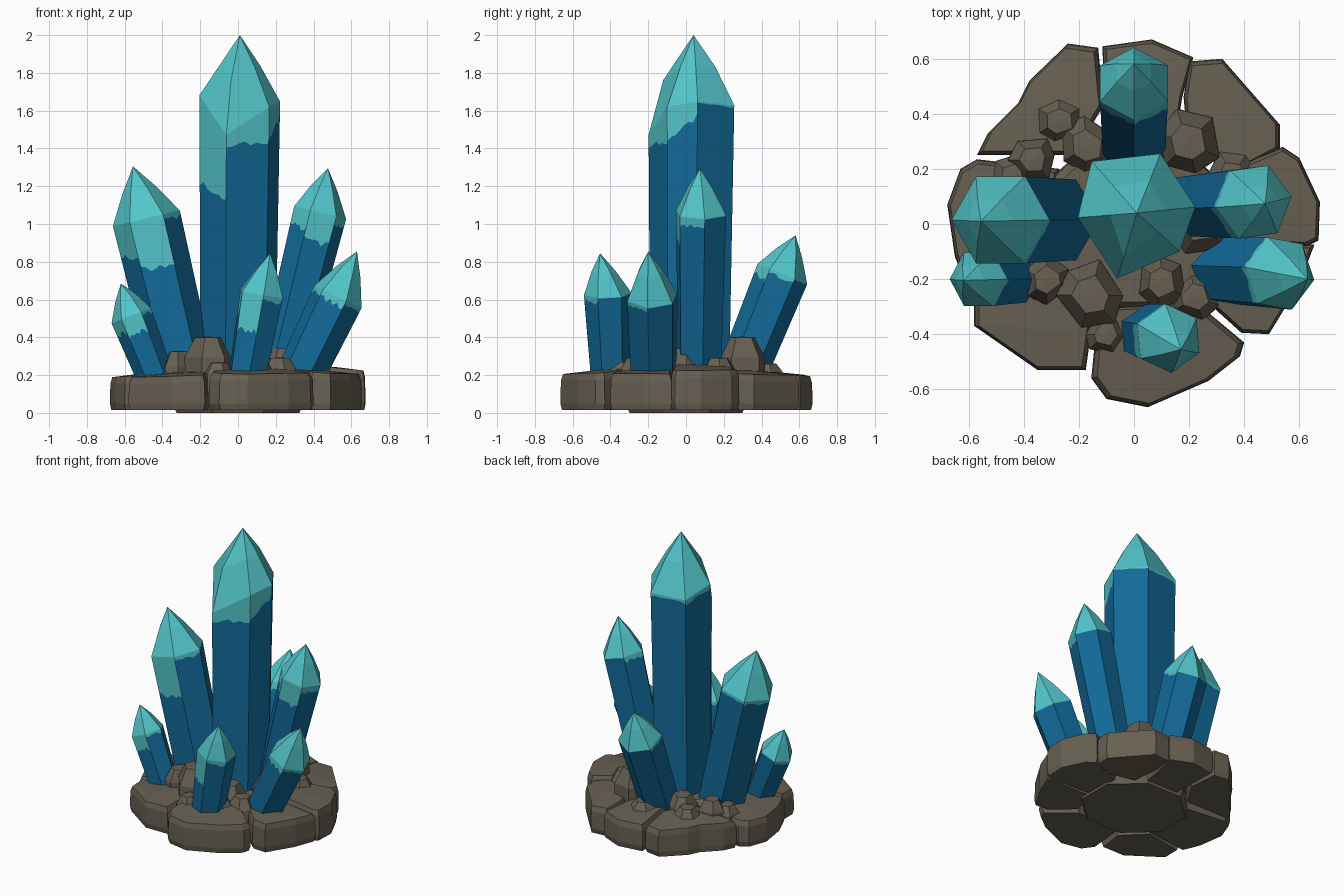
import bpy, bmesh, math, random
from mathutils import Vector

if "Cube" in bpy.data.objects:
    bpy.data.objects.remove(bpy.data.objects["Cube"])

random.seed(4)


def material(name, rgb):
    m = bpy.data.materials.new(name)
    m.diffuse_color = (*rgb, 1)
    m.use_nodes = True
    m.node_tree.nodes["Principled BSDF"].inputs["Base Color"].default_value = m.diffuse_color
    return m


TEAL = material("pale teal", (0.085, 0.56, 0.59))
BLUE = material("deep blue", (0.006, 0.145, 0.32))
ROCK = material("brown grey rock", (0.135, 0.115, 0.085))


def make_object(name, verts, faces, mats, indices=None, fix=False):
    me = bpy.data.meshes.new(name)
    me.from_pydata([tuple(v) for v in verts], [], faces)
    for m in mats:
        me.materials.append(m)
    if indices:
        me.polygons.foreach_set("material_index", indices)
    if fix:
        bm = bmesh.new()
        bm.from_mesh(me)
        bmesh.ops.recalc_face_normals(bm, faces=bm.faces)
        bm.to_mesh(me)
        bm.free()
    ob = bpy.data.objects.new(name, me)
    bpy.context.collection.objects.link(ob)
    return ob


def crystal(name, base, shoulder, apex, base_scale, radii, angles, cuts,
            lifts=None, bulges=None, cols=7):
    """Faceted shaft with a pointed tip; cuts = depth of teal below the shoulder per side."""
    base, shoulder, apex = Vector(base), Vector(shoulder), Vector(apex)
    axis = (shoulder - base).normalized()
    u = (Vector((1, 0, 0)) - axis * axis.x).normalized()
    v = axis.cross(u)
    n = len(angles)
    lifts, bulges = lifts or [0] * n, bulges or [0.008] * n
    low, top, mid = [], [], []
    for a, r, lift, bulge in zip(angles, radii, lifts, bulges):
        d = u * math.cos(math.radians(a)) + v * math.sin(math.radians(a))
        low.append(base + d * r * base_scale)
        top.append(shoulder + d * r + axis * lift)
        mid.append(top[-1].lerp(apex, 0.55) + d * bulge)
    verts, faces, idx = [], [], []

    def add(points, mat):
        faces.append(list(range(len(verts), len(verts) + len(points))))
        verts.extend(points)
        idx.append(mat)

    for i in range(n):
        j = (i + 1) % n
        d0, d1 = cuts[i] if isinstance(cuts[i], tuple) else (cuts[i], cuts[i])
        line = []
        for k in range(cols + 1):
            t = k / cols
            depth = d0 + (d1 - d0) * t
            depth = max(0.004, depth + random.uniform(-1, 1) * min(0.02, depth * 0.4))
            s, b = top[i].lerp(top[j], t), low[i].lerp(low[j], t)
            line.append(s.lerp(b, depth / (s - b).length))
        add([low[i], low[j]] + line[::-1], 1)
        add(line + [top[j], top[i]], 0)
        add([top[i], top[j], mid[j], mid[i]], 0)
        add([mid[i], mid[j], apex], 0)
    add(low[::-1], 1)
    return make_object(name, verts, faces, [TEAL, BLUE], idx)


def hexagon(rot):
    return [rot + 60 * i for i in range(6)]


# Main crystal: uneven hexagon, with a low shoulder at the front
crystal("main_crystal", (-0.01, 0.02, 0.12), (0, 0.03, 1.62), (0.01, 0.04, 2.0), 0.92,
        [0.225, 0.245, 0.25, 0.205, 0.235, 0.21], [8, 67, 128, 182, 255, 322],
        [0.01, 0.02, 0.03, (0.46, 0.36), (0.05, 0.18), (0.18, 0.08)],
        [0.03, 0.01, 0.01, 0.06, -0.15, 0.0], [0.01, 0.02, 0.015, 0.0, 0.055, 0.012])

# Surrounding crystals: name, base, shoulder, apex, base scale, radius, rotation, teal depths
SMALL = [
    ("left_crystal", (-0.27, 0.015, 0.12), (-0.485, 0.015, 1.03), (-0.556, 0.01, 1.305),
     0.92, 0.182, 0, [0, 0.02, 0.03, 0.18, 0.26, 0.03]),
    ("right_crystal", (0.2, 0.07, 0.12), (0.435, 0.08, 1.06), (0.476, 0.074, 1.295),
     0.85, 0.143, 8, [0, 0, 0.03, 0.1, 0.16, 0.04]),
    ("front_right_crystal", (0.29, -0.17, 0.12), (0.53, -0.18, 0.615), (0.63, -0.2, 0.855),
     0.9, 0.14, -10, [0, 0, 0.02, 0.03, 0.04, 0.02]),
    ("front_crystal", (0.035, -0.395, 0.12), (0.125, -0.415, 0.63), (0.17, -0.455, 0.845),
     0.82, 0.126, -25, [0, 0, 0.02, 0.12, 0.2, 0.03]),
    ("front_left_crystal", (-0.41, -0.2, 0.12), (-0.565, -0.2, 0.515), (-0.62, -0.205, 0.685),
     0.85, 0.112, 0, [0, 0, 0.02, 0.08, 0.1, 0.02]),
    ("back_crystal", (0, 0.26, 0.12), (0, 0.51, 0.735), (0, 0.58, 0.94),
     0.9, 0.142, 30, [0, 0, 0.02, 0.05, 0.06, 0.02]),
]
for name, base, shoulder, apex, scale, r, rot, cuts in SMALL:
    crystal(name, base, shoulder, apex, scale, [r] * 6, hexagon(rot), cuts)


def stone(name, poly, z0, z1, top_scale=0.9, slope=0.0, edge=0.035):
    """Chamfered stone: a top-view polygon raised through four rings and a crown point."""
    n = len(poly)
    c = Vector((sum(p[0] for p in poly) / n, sum(p[1] for p in poly) / n))
    verts, faces = [], []
    for ring, scale in enumerate((0.95, 1.0, 0.985, top_scale)):
        for p in poly:
            q = c + (Vector(p) - c) * scale
            h = z1 + slope * (0.66 - q.length)
            z = (z0, z0 + edge, h - edge, h)[ring]
            verts.append((q.x, q.y, z))
    verts.append((c.x, c.y, z1 + slope * (0.66 - c.length) + 0.004))
    for r in range(3):
        for i in range(n):
            j = (i + 1) % n
            faces.append((r * n + i, r * n + j, r * n + n + j, r * n + n + i))
    faces += [(3 * n + i, 3 * n + (i + 1) % n, 4 * n) for i in range(n)]
    faces.append(tuple(range(n))[::-1])
    make_object(name, verts, faces, [ROCK], fix=True)


# Rim stones, outlined as seen from the top
RIM = {
    "rim_back_left": (0.20, [(-.57, .25), (-.53, .33), (-.42, .44), (-.38, .52), (-.24, .655),
                             (-.13, .64), (-.11, .43), (-.22, .25)]),
    "rim_back": (0.195, [(-.115, .645), (.065, .67), (.215, .605), (.175, .46), (.15, .3), (-.1, .3)]),
    "rim_back_right": (0.20, [(.2, .59), (.32, .6), (.53, .36), (.53, .27), (.4, .2), (.2, .25), (.18, .46)]),
    "rim_right": (0.225, [(.54, .28), (.6, .24), (.675, .08), (.67, -.06), (.63, -.08), (.3, -.06), (.3, .18)]),
    "rim_front_right": (0.205, [(.655, -.075), (.6, -.22), (.49, -.4), (.39, -.395), (.24, -.26), (.28, -.07)]),
    "rim_front": (0.205, [(.4, -.43), (.385, -.48), (.27, -.57), (.05, -.665), (-.1, -.635),
                          (-.155, -.56), (-.13, -.3), (.22, -.28)]),
    "rim_front_left": (0.19, [(-.175, -.53), (-.35, -.53), (-.58, -.37), (-.58, -.25), (-.3, -.2), (-.15, -.35)]),
    "rim_left": (0.19, [(-.6, -.24), (-.65, -.12), (-.678, .07), (-.63, .2), (-.57, .235), (-.27, .2), (-.28, -.2)]),
}
for name, (height, poly) in RIM.items():
    stone(name, poly, 0.014, height, 0.92, 0.1)

# Octagonal core under the crystals, reaching the floor
core = [(0.37 * math.cos(math.radians(22.5 + 45 * i)), 0.34 * math.sin(math.radians(22.5 + 45 * i)))
        for i in range(8)]
stone("base_core", core, 0.0, 0.24, 0.9)

# Rubble around the crystal feet: x, y, radius, top height
RUBBLE = [(-.16, -.26, .13, .40), (.1, -.21, .10, .33), (.2, .3, .12, .40), (-.17, .29, .11, .30),
          (-.37, .235, .09, .30), (.22, -.27, .09, .29), (-.32, -.2, .09, .325), (-.1, -.4, .08, .265),
          (.25, .0, .12, .34), (.36, .17, .1, .29), (-.27, .37, .09, .27), (.03, .42, .10, .26),
          (.12, -.34, .08, .27), (-.44, .17, .08, .26)]
for k, (x, y, r, top) in enumerate(RUBBLE):
    turn = random.uniform(0, 1)
    poly = []
    for i in range(6):
        a = turn + i * math.tau / 6 + random.uniform(-0.2, 0.2)
        rr = r * random.uniform(0.9, 1.08)
        poly.append((x + rr * math.cos(a), y + rr * math.sin(a)))
    stone("rubble_%02d" % (k + 1), poly, 0.1, top, 0.55, 0.0, (top - 0.1) * 0.35)
